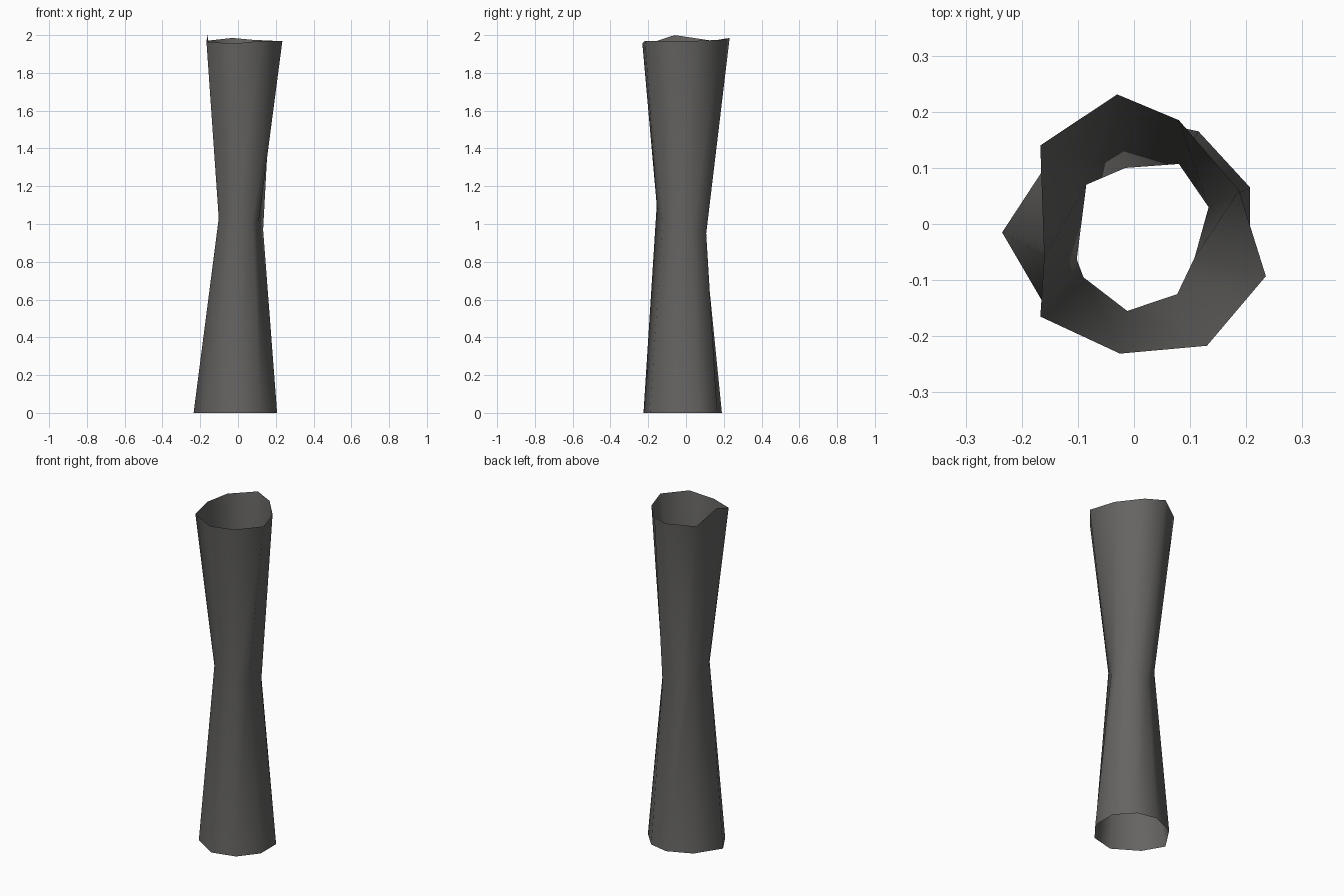
import bpy, bmesh

# Three slightly uneven nine-sided rings, all listed clockwise from the back
bottom = [(0.0, .19, 0), (.115, .165, 0), (.207, .065, 0), (.207, -.08, 0), (.12, -.19, 0),
          (-.02, -.225, 0), (-.165, -.135, 0), (-.235, -.015, 0), (-.14, .13, 0)]
waist = [(-.015, .1, .9), (.08, .107, .95), (.133, .03, .97), (.108, -.06, 1.0), (.077, -.125, 1.02),
         (-.012, -.155, 1.1), (-.09, -.095, 1.05), (-.102, -.063, 1.03), (-.085, .07, 1.0)]
top = [(-.03, .231, 1.985), (.08, .185, 1.975), (.187, .06, 1.97), (.235, -.093, 1.97), (.13, -.217, 1.97),
       (-.025, -.231, 1.955), (-.167, -.165, 1.965), (-.16, -.06, 2.0), (-.167, .14, 1.97)]

mat = bpy.data.materials.new("dark grey")
mat.diffuse_color = (0.13, 0.127, 0.123, 1)

# Open waisted tube: bridge each ring to the next
bm = bmesh.new()
rings = [[bm.verts.new(p) for p in ring] for ring in (bottom, waist, top)]
for low, high in zip(rings, rings[1:]):
    for i in range(9):
        j = (i + 1) % 9
        bm.faces.new((low[j], low[i], high[i], high[j]))
for f in bm.faces:
    f.smooth = True
mesh = bpy.data.meshes.new("waisted_tube")
bm.to_mesh(mesh)
bm.free()
mesh.materials.append(mat)
tube = bpy.data.objects.new("waisted_tube", mesh)
bpy.context.collection.objects.link(tube)
